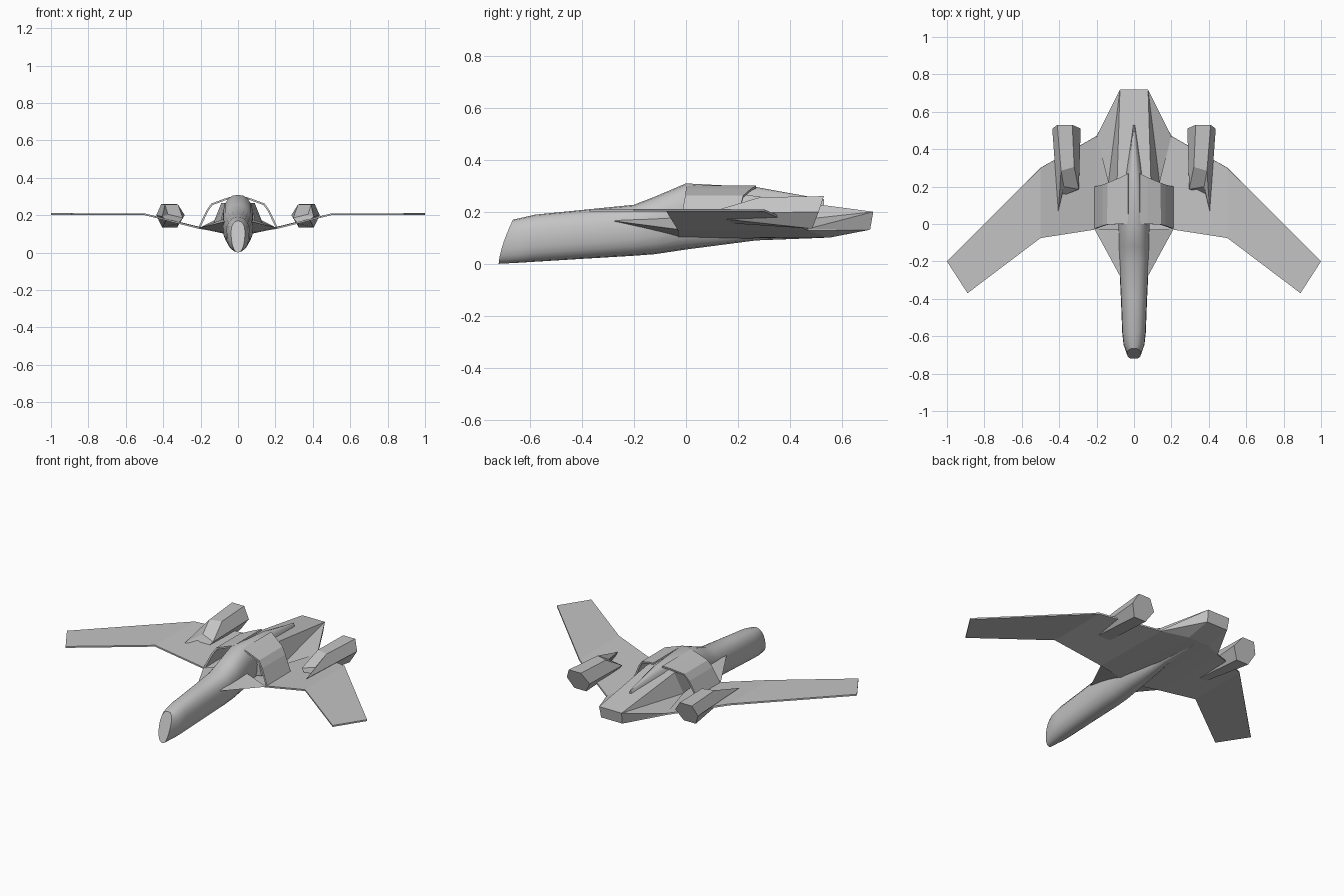
import bpy, bmesh, math

grey = bpy.data.materials.new("hull_grey")
grey.diffuse_color = (0.55, 0.55, 0.55, 1)


def build(name, verts, faces, mirror=True, thick=0.0, smooth=None):
    """Make an object from a half shape, mirrored across x and optionally thickened."""
    bm = bmesh.new()
    vs = [bm.verts.new(v) for v in verts]
    for f in faces:
        bm.faces.new([vs[i] for i in f])
    bmesh.ops.recalc_face_normals(bm, faces=bm.faces)
    me = bpy.data.meshes.new(name)
    bm.to_mesh(me)
    bm.free()
    me.materials.append(grey)
    ob = bpy.data.objects.new(name, me)
    bpy.context.collection.objects.link(ob)
    if mirror:
        ob.modifiers.new("mirror", 'MIRROR').merge_threshold = 0.0005
    if thick:
        s = ob.modifiers.new("thickness", 'SOLIDIFY')
        s.thickness, s.offset = thick, 0
    if smooth:
        bpy.context.view_layer.objects.active = ob
        ob.select_set(True)
        bpy.ops.object.shade_smooth_by_angle(angle=math.radians(smooth))
        ob.select_set(False)
    return ob


# Fuselage: rounded sections lofted from nose to pointed spine
N = 20
stations = [  # y, half width, bottom z, top z
    (-0.645, 0.056, 0.004, 0.174), (-0.58, 0.063, 0.008, 0.189),
    (-0.40, 0.070, 0.019, 0.207), (-0.20, 0.080, 0.031, 0.227),
    (-0.12, 0.082, 0.037, 0.258), (0.0, 0.082, 0.055, 0.309),
    (0.27, 0.050, 0.090, 0.295), (0.53, 0.006, 0.100, 0.248)]


def section(y, w, z0, z1):
    pts = []
    for i in range(N):
        a = 2 * math.pi * i / N
        c, s = math.cos(a), math.sin(a)
        x = w * math.copysign(abs(c) ** 0.85, c)
        z = (z0 + z1) / 2 + (z1 - z0) / 2 * math.copysign(abs(s) ** 0.85, s)
        pts.append((x, y, z))
    return pts


# slanted nose face leans back towards the top
nose = []
for x, y, z in section(-0.72, 0.056, 0.0, 0.17):
    t = z / 0.17
    nose.append((x * (0.55 + 0.2 * t), -0.72 + 0.055 * t ** 1.5, z))
rings = [nose] + [section(*s) for s in stations]
verts = [p for r in rings for p in r]
faces = [(k * N + i, k * N + (i + 1) % N, (k + 1) * N + (i + 1) % N, (k + 1) * N + i)
         for k in range(len(rings) - 1) for i in range(N)]
faces += [tuple(range(N)), tuple(range(len(verts) - N, len(verts)))]
build("fuselage", verts, faces, mirror=False, smooth=35)

# Wings and belly: thin cranked sheet, rising then level
build("wings", [
    (0, -0.03, 0.10), (0, 0.55, 0.105), (0, 0.705, 0.135),
    (0.07, -0.03, 0.108), (0.07, 0.55, 0.105), (0.07, 0.705, 0.135),
    (0.21, -0.03, 0.132), (0.20, 0.47, 0.132),
    (0.5, -0.075, 0.205), (0.5, 0.30, 0.205),
    (0.89, -0.37, 0.206), (1.0, -0.20, 0.206)],
    [(0, 3, 4, 1), (1, 4, 5, 2), (3, 6, 7, 4), (4, 7, 5),
     (6, 8, 9, 7), (8, 10, 11, 9)], thick=0.009)

# Strakes in front of the wing roots
build("strakes", [(0.074, -0.28, 0.165), (0.21, -0.03, 0.132),
                  (0.06, -0.03, 0.185), (0.06, -0.03, 0.104)],
      [(0, 1, 2), (0, 3, 1), (0, 2, 3), (1, 3, 2)])

# Intake covers: bent panels from spine to wing
covers = [(0.03, 0.0, 0.27, 0.296), (0.07, 0.0, 0.25, 0.284),
          (0.14, -0.003, 0.22, 0.258), (0.165, -0.01, 0.21, 0.222), (0.208, -0.025, 0.20, 0.132)]
cv = [p for x, y0, y1, z in covers for p in ((x, y0, z), (x, y1, z))]
build("intake_covers", cv, [(2 * i, 2 * i + 2, 2 * i + 3, 2 * i + 1) for i in range(4)],
      thick=0.010)

# Rear deck with sloping side walls and blunt tail
build("rear_deck", [
    (0, 0.08, 0.268), (0.07, 0.08, 0.266), (0.09, 0.24, 0.264),
    (0.075, 0.72, 0.20), (0, 0.72, 0.20), (0.10, 0.08, 0.125),
    (0.137, 0.22, 0.145), (0.20, 0.47, 0.135), (0.07, 0.708, 0.132),
    (0, 0.708, 0.132), (0, 0.24, 0.264), (0, 0.08, 0.11)],
    [(0, 1, 2, 10), (10, 2, 3, 4), (1, 5, 6, 2), (2, 6, 3),
     (6, 7, 3), (7, 8, 3), (4, 3, 8, 9), (0, 11, 5, 1)])

# Engine pods: six-sided, with raked intake face
build("engine_pods", [
    (0.33, 0.53, 0.26), (0.41, 0.53, 0.26), (0.437, 0.51, 0.20),
    (0.405, 0.485, 0.135), (0.325, 0.485, 0.135), (0.285, 0.51, 0.20),
    (0.32, 0.305, 0.256), (0.39, 0.285, 0.256), (0.405, 0.07, 0.192),
    (0.385, 0.15, 0.172), (0.32, 0.18, 0.155), (0.295, 0.185, 0.185),
    (0.375, 0.20, 0.205)],
    [(0, 1, 2, 3, 4, 5)] +
    [(i, (i + 1) % 6, 6 + (i + 1) % 6, 6 + i) for i in range(6)] +
    [(6, 7, 12, 11), (7, 8, 12), (12, 8, 9, 10, 11)])
